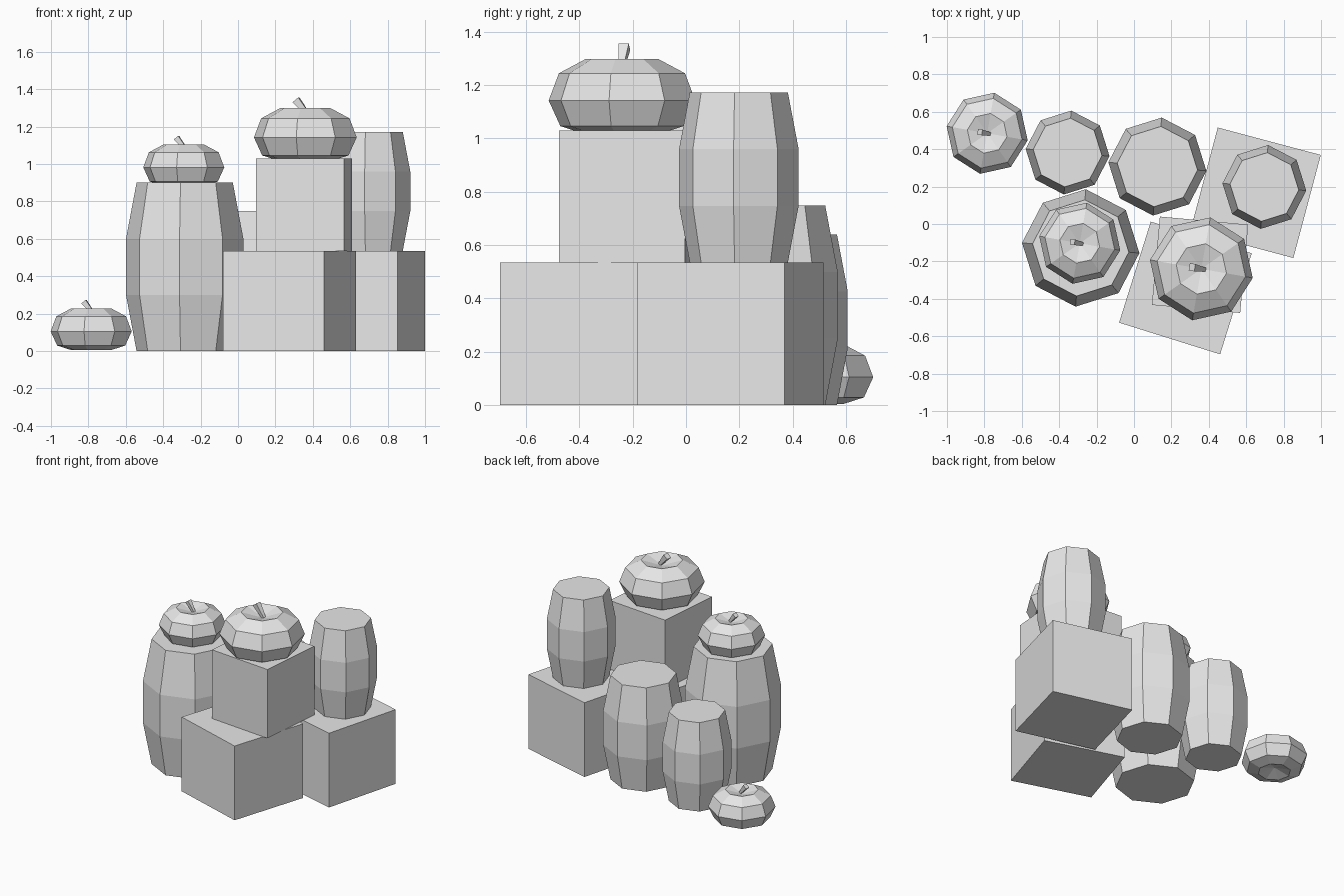
import bpy, bmesh, math
from mathutils import Vector, Matrix

cube = bpy.data.objects.get("Cube")
if cube:
    bpy.data.objects.remove(cube, do_unlink=True)

grey = bpy.data.materials.new("plain_grey")
grey.use_nodes = True
grey.diffuse_color = (0.8, 0.8, 0.8, 1)
grey.node_tree.nodes["Principled BSDF"].inputs["Base Color"].default_value = (0.8, 0.8, 0.8, 1)


def finish(bm, name, loc, angle):
    """Turn a bmesh into a flat-shaded object, turned about z."""
    bmesh.ops.recalc_face_normals(bm, faces=bm.faces)
    mesh = bpy.data.meshes.new(name)
    bm.to_mesh(mesh)
    bm.free()
    mesh.materials.append(grey)
    obj = bpy.data.objects.new(name, mesh)
    obj.location = loc
    obj.rotation_euler.z = math.radians(angle)
    bpy.context.collection.objects.link(obj)


def lathe(bm, profile, sides=8):
    """Spin (radius, height) rings; a zero radius makes a pole, open ends get caps."""
    rings = []
    for r, z in profile:
        count = sides if r > 0 else 1
        rings.append([bm.verts.new((r * math.cos(math.tau * i / sides),
                                    r * math.sin(math.tau * i / sides), z))
                      for i in range(count)])
    for a, b in zip(rings, rings[1:]):
        for i in range(sides):
            j = (i + 1) % sides
            corners = [a[i % len(a)], a[j % len(a)], b[j % len(b)], b[i % len(b)]]
            bm.faces.new(list(dict.fromkeys(corners)))
    for ring in (rings[0], rings[-1]):
        if len(ring) > 1:
            bm.faces.new(ring)


def crate(name, x, y, z, side, height, angle):
    bm = bmesh.new()
    bmesh.ops.create_cube(bm, size=1)
    bmesh.ops.scale(bm, vec=(side, side, height), verts=bm.verts)
    finish(bm, name, (x, y, z + height / 2), angle)


def barrel(name, x, y, z, radius, height):
    bm = bmesh.new()
    end = radius * 0.82
    lathe(bm, [(end, 0), (radius, height / 3), (radius, height * 2 / 3), (end, height)])
    finish(bm, name, (x, y, z), -5)


def pumpkin(name, x, y, z, radius):
    bm = bmesh.new()
    # Squashed body with dimpled poles
    lathe(bm, [(0, -0.3), (0.49, -0.455), (0.84, -0.345), (1, 0),
               (0.86, 0.365), (0.49, 0.56), (0, 0.42)])
    # Leaning stem, widening upward
    base, tip = Vector((0.06, 0, 0.43)), Vector((-0.18, 0, 0.72))
    axis = tip - base
    turn = axis.to_track_quat('Z', 'Y').to_matrix().to_4x4()
    bmesh.ops.create_cone(bm, cap_ends=True, segments=4, radius1=0.05, radius2=0.1,
                          depth=axis.length,
                          matrix=Matrix.Translation((base + tip) / 2) @ turn
                          @ Matrix.Rotation(math.radians(45), 4, 'Z'))
    bmesh.ops.scale(bm, vec=(radius,) * 3, verts=bm.verts)
    finish(bm, name, (x, y, z), -10)


# Crates
crate("front_crate", 0.275, -0.342, 0, 0.566, 0.535, -17.4)
crate("back_crate", 0.65, 0.167, 0, 0.57, 0.535, -14.9)
crate("upper_crate", 0.353, -0.218, 0.535, 0.474, 0.495, -5.2)

# Barrels
barrel("large_barrel", -0.285, -0.128, 0, 0.315, 0.9)
barrel("short_barrel", -0.355, 0.382, 0, 0.225, 0.64)
barrel("middle_barrel", 0.125, 0.307, 0, 0.263, 0.748)
barrel("raised_barrel", 0.697, 0.198, 0.535, 0.225, 0.637)

# Pumpkins
pumpkin("ground_pumpkin", -0.785, 0.485, 0.105, 0.22)
pumpkin("barrel_pumpkin", -0.29, -0.103, 0.982, 0.22)
pumpkin("crate_pumpkin", 0.36, -0.24, 1.142, 0.279)
